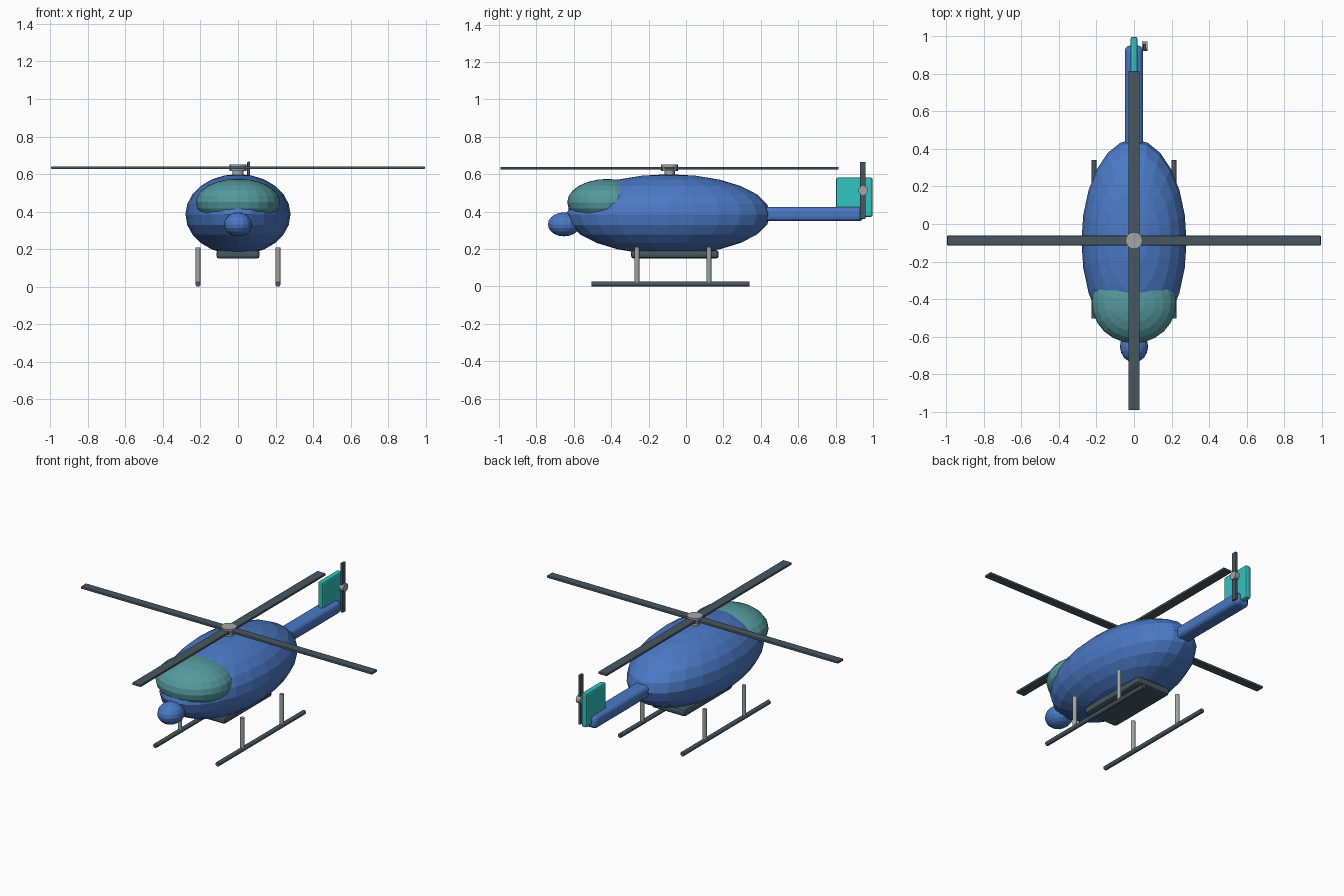
import bpy
from math import pi

if "Cube" in bpy.data.objects:
    bpy.data.objects.remove(bpy.data.objects["Cube"])


def material(name, r, g, b):
    m = bpy.data.materials.new(name)
    m.use_nodes = True
    m.diffuse_color = (r, g, b, 1)
    m.node_tree.nodes["Principled BSDF"].inputs["Base Color"].default_value = (r, g, b, 1)
    return m


BLUE = material("body blue", 0.07, 0.19, 0.56)
GLASS = material("canopy teal", 0.09, 0.32, 0.34)
TEAL = material("fin teal", 0.03, 0.55, 0.53)
SLATE = material("dark slate", 0.065, 0.095, 0.12)
GREY = material("light grey", 0.36, 0.38, 0.38)


def finish(name, mat, bevel=0, segments=2):
    ob = bpy.context.object
    ob.name = name
    ob.data.materials.append(mat)
    bpy.ops.object.transform_apply(location=False, rotation=True, scale=True)
    if bevel:
        mod = ob.modifiers.new("Rounded edges", "BEVEL")
        mod.width = bevel
        mod.segments = segments
    return ob


def box(name, mat, loc, size, bevel=0, segments=2):
    bpy.ops.mesh.primitive_cube_add(size=1, location=loc)
    bpy.context.object.scale = size
    return finish(name, mat, bevel, segments)


def ellipsoid(name, mat, loc, radii, segments=24, rings=12):
    bpy.ops.mesh.primitive_uv_sphere_add(segments=segments, ring_count=rings, radius=1, location=loc)
    bpy.context.object.scale = radii
    return finish(name, mat)


def cylinder(name, mat, loc, radius, depth, rot=(0, 0, 0)):
    bpy.ops.mesh.primitive_cylinder_add(vertices=16, radius=radius, depth=depth, location=loc, rotation=rot)
    ob = finish(name, mat)
    bpy.ops.object.shade_smooth_by_angle()
    return ob


# Fuselage, canopy and nose
ellipsoid("fuselage", BLUE, (0, -0.093, 0.385), (0.28, 0.545, 0.215))
ellipsoid("canopy", GLASS, (0, -0.42, 0.45), (0.225, 0.215, 0.125))
ellipsoid("nose", BLUE, (0, -0.652, 0.332), (0.075, 0.086, 0.064), 16, 10)
box("belly_plate", SLATE, (0, -0.06, 0.172), (0.23, 0.47, 0.045), 0.015)

# Tail boom, fin and tail rotor
box("tail_boom", BLUE, (0, 0.65, 0.387), (0.096, 0.6, 0.076), 0.025, 3)
box("tail_fin", TEAL, (0, 0.9, 0.477), (0.036, 0.195, 0.21), 0.01)
cylinder("tail_rotor_hub", GREY, (0.058, 0.947, 0.513), 0.025, 0.03, (0, pi / 2, 0))
box("tail_rotor_blade", SLATE, (0.057, 0.945, 0.513), (0.016, 0.032, 0.306), 0.004)

# Main rotor
HUB_Y = -0.088
cylinder("rotor_mast", GREY, (0, HUB_Y, 0.6), 0.028, 0.06)
cylinder("rotor_hub", GREY, (0, HUB_Y, 0.634), 0.045, 0.034)
box("rotor_blade_across", SLATE, (0, HUB_Y, 0.633), (1.99, 0.052, 0.014), 0.003)
box("rotor_blade_along", SLATE, (0, HUB_Y, 0.633), (0.058, 1.808, 0.014), 0.003)

# Landing gear
for side, x in (("left", 0.213), ("right", -0.213)):
    cylinder(side + "_skid", SLATE, (x, -0.082, 0.0135), 0.0135, 0.845, (pi / 2, 0, 0))
    for place, y in (("front", -0.262), ("rear", 0.123)):
        cylinder(side + "_" + place + "_strut", GREY, (x, y, 0.115), 0.0125, 0.19)
